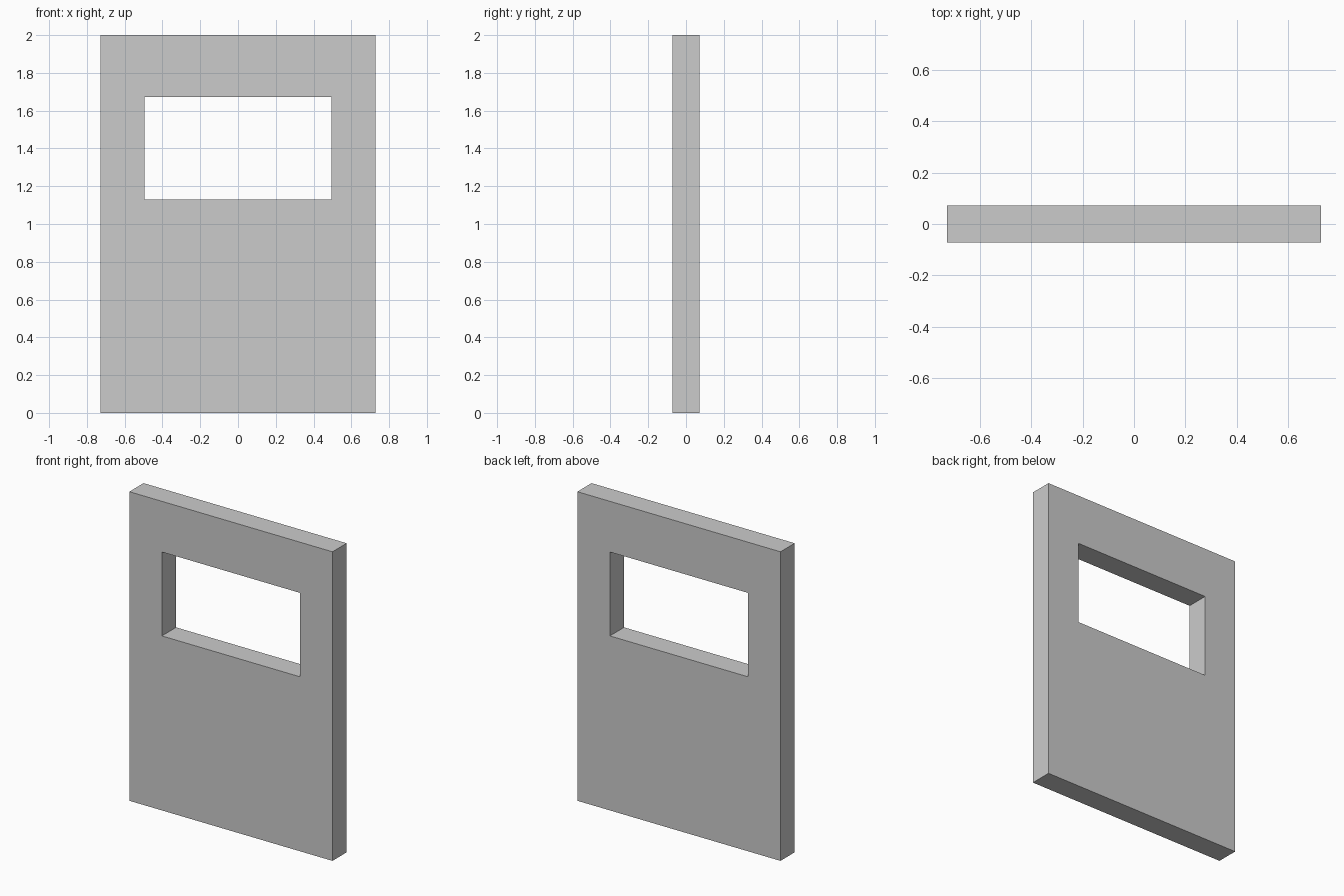
import bpy
import bmesh

if "Cube" in bpy.data.objects:
    bpy.data.objects.remove(bpy.data.objects["Cube"])

HALF_W, HEIGHT, HALF_T = 0.727, 2.0, 0.0725
WIN_HALF_W, WIN_LOW, WIN_HIGH = 0.494, 1.129, 1.672


def rectangle(bm, half_w, low, high):
    """Four corners in the front plane, in order around the rectangle."""
    corners = [(-half_w, low), (half_w, low), (half_w, high), (-half_w, high)]
    return [bm.verts.new((x, -HALF_T, z)) for x, z in corners]


# Front face: a frame of four quads around the window opening
bm = bmesh.new()
outer = rectangle(bm, HALF_W, 0, HEIGHT)
inner = rectangle(bm, WIN_HALF_W, WIN_LOW, WIN_HIGH)
for i in range(4):
    j = (i + 1) % 4
    bm.faces.new((outer[i], outer[j], inner[j], inner[i]))

# Thickness: extrude the frame to the back, keeping the front closed
front = bm.faces[:]
result = bmesh.ops.extrude_face_region(bm, geom=front, use_keep_orig=True)
moved = [v for v in result["geom"] if isinstance(v, bmesh.types.BMVert)]
bmesh.ops.translate(bm, verts=moved, vec=(0, 2 * HALF_T, 0))
bmesh.ops.recalc_face_normals(bm, faces=bm.faces[:])

# Wall panel with window opening
mesh = bpy.data.meshes.new("window_panel")
bm.to_mesh(mesh)
bm.free()
panel = bpy.data.objects.new("window_panel", mesh)
bpy.context.collection.objects.link(panel)
